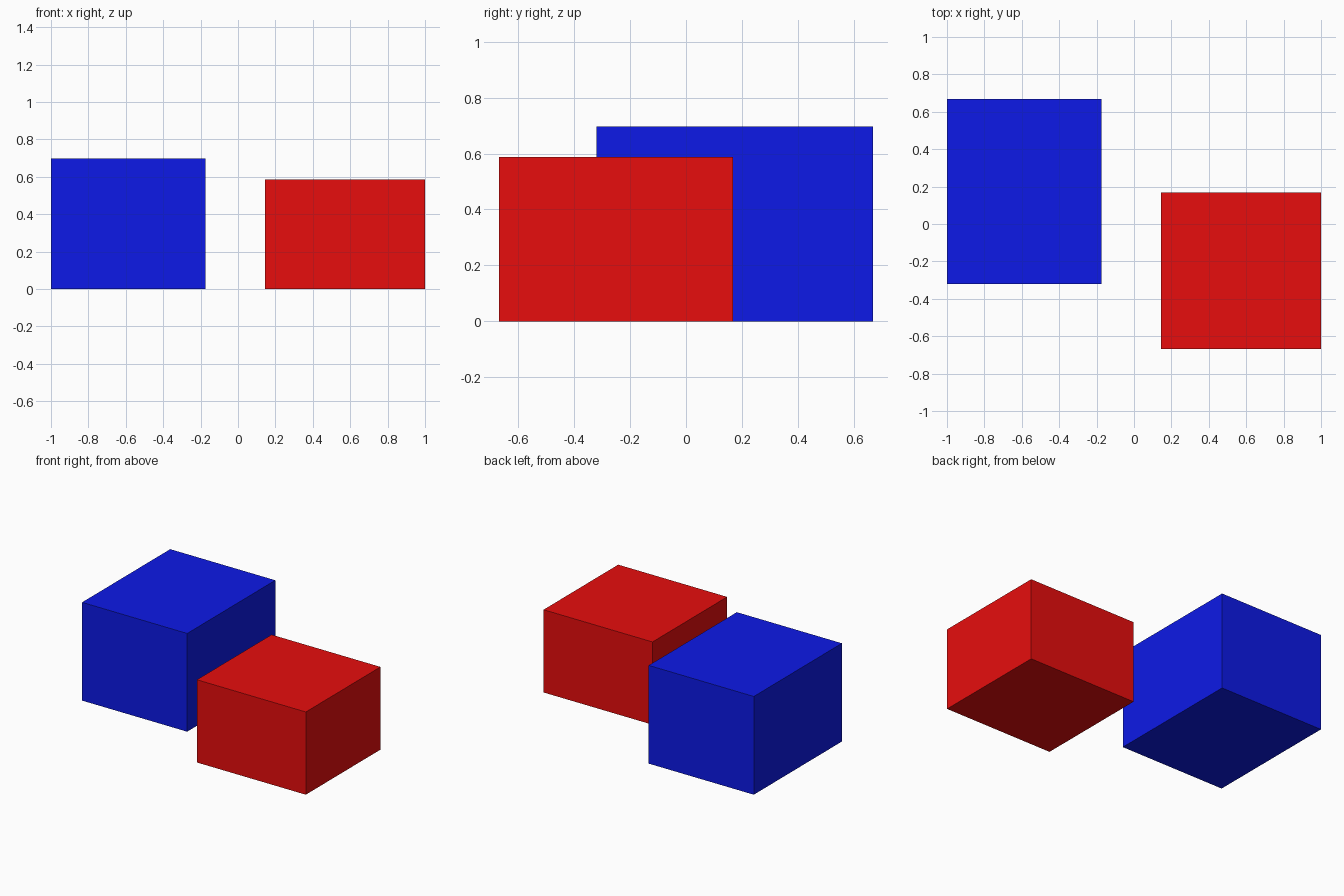
import bpy

if "Cube" in bpy.data.objects:
    bpy.data.objects.remove(bpy.data.objects["Cube"])


def box(name, lo, hi, color):
    """Axis-aligned box between two corners, with a flat colour."""
    centre = [(a + b) / 2 for a, b in zip(lo, hi)]
    bpy.ops.mesh.primitive_cube_add(size=1, location=centre)
    ob = bpy.context.object
    ob.name = name
    ob.scale = [b - a for a, b in zip(lo, hi)]
    bpy.ops.object.transform_apply(location=False, rotation=False, scale=True)
    mat = bpy.data.materials.new(name + "_colour")
    mat.diffuse_color = color
    mat.use_nodes = True
    mat.node_tree.nodes["Principled BSDF"].inputs["Base Color"].default_value = mat.diffuse_color
    ob.data.materials.append(mat)
    return ob


# Taller block, back left
box("blue_block", (-1.0, -0.32, 0.0), (-0.175, 0.668, 0.697), (0.004, 0.01, 0.8, 1))

# Lower block, front right
box("red_block", (0.145, -0.668, 0.0), (1.0, 0.169, 0.587), (0.8, 0.004, 0.004, 1))
